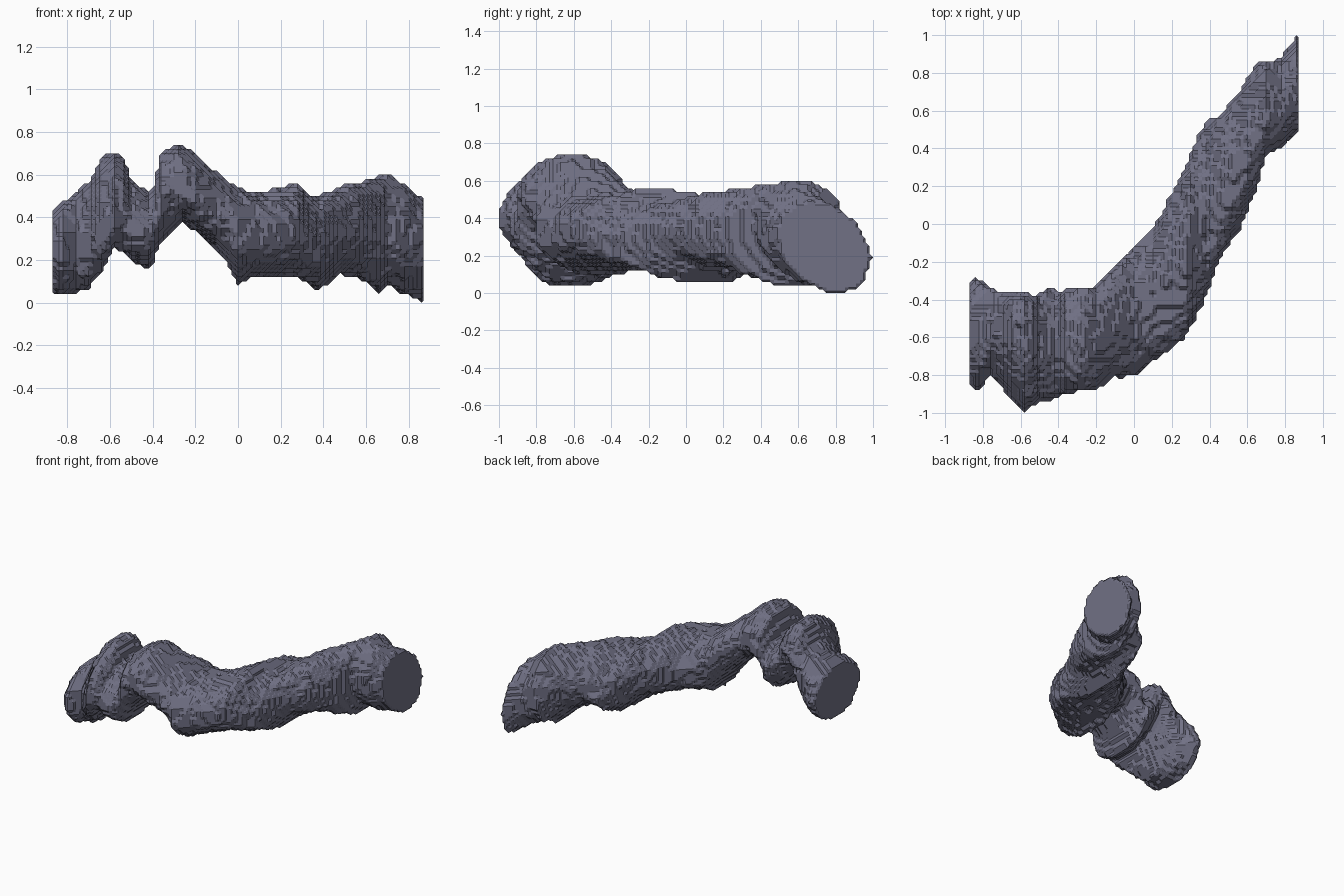
import bpy
import bmesh
from itertools import product
from math import floor
from mathutils import Vector, noise

STEP = 0.02      # size of one stepped block
HALF_WIDTH = 0.87
ROUGHNESS = 0.07

cube = bpy.data.objects.get("Cube")
if cube:
    bpy.data.objects.remove(cube, do_unlink=True)

# Cross-sections along x in hundredths: x, front, back, bottom, top
SECTIONS = [
    (-87, -84, -32, 4, 43), (-83, -89, -30, 4, 46), (-76, -80, -33, 5, 51),
    (-70, -86, -36, 7, 56), (-64, -94, -37, 15, 68), (-58, -100, -38, 26, 70),
    (-53, -95, -38, 24, 68), (-50, -94, -37, 20, 57), (-42, -92, -35, 16, 52),
    (-39, -91, -35, 20, 54), (-37, -90, -35, 27, 70), (-27, -88, -34, 38, 74),
    (-20, -87, -34, 34, 69), (-10, -80, -22, 25, 61), (0, -80, -13, 10, 53),
    (10, -73, -3, 12, 51), (20, -66, 16, 13, 53), (29, -57, 32, 12, 56),
    (33, -48, 45, 9, 50), (38, -37, 53, 6, 49), (47, -15, 58, 14, 54),
    (57, 0, 71, 13, 56), (66, 22, 85, 5, 58), (70, 37, 86, 9, 60),
    (78, 41, 87, 5, 54), (87, 50, 100, 0, 48),
]
# Slant of the oval section along x
SLANT = [(-87, 0), (-60, 0.35), (-37, 0), (60, 0), (87, -0.3)]


def sample(rows, x):
    """Blend the two neighbouring rows at x."""
    for low, high in zip(rows, rows[1:]):
        if x <= high[0]:
            t = (x - low[0]) / (high[0] - low[0])
            return [a + (b - a) * t for a, b in zip(low[1:], high[1:])]
    return rows[-1][1:]


def position(i, j, k):
    """Centre of a block from its grid index."""
    return Vector((-HALF_WIDTH + (i + 0.5) * STEP,
                   -1 + (j + 0.5) * STEP,
                   (k + 0.5) * STEP))


def solid_blocks():
    """Fill the rough, slanted oval of every slice with blocks."""
    blocks = set()
    for i in range(round(2 * HALF_WIDTH / STEP)):
        x = position(i, 0, 0).x * 100
        front, back, bottom, top = (v / 100 for v in sample(SECTIONS, x))
        slant = sample(SLANT, x)[0]
        rows = range(max(0, floor((front + 1) / STEP) - 2),
                     min(round(2 / STEP), floor((back + 1) / STEP) + 3))
        levels = range(max(0, floor(bottom / STEP) - 2), floor(top / STEP) + 2)
        for j, k in product(rows, levels):
            p = position(i, j, k)
            u = (2 * p.y - front - back) / (back - front)
            v = (2 * p.z - bottom - top) / (top - bottom)
            reach = (u * u - 2 * slant * u * v + v * v) / (1 - slant * slant)
            if reach < 1.03 + ROUGHNESS * 2 * noise.noise(p * 14):
                blocks.add((i, j, k))
    return blocks


def cell_faces():
    """Corner loops of the six sides of a grid cell."""
    for axis, side in product(range(3), range(2)):
        loop = []
        for a, b in ((0, 0), (1, 0), (1, 1), (0, 1)):
            corner = [side] * 3
            corner[(axis + 1) % 3] = a
            corner[(axis + 2) % 3] = b
            loop.append(tuple(corner))
        yield loop if side else loop[::-1]


def chamfered_surface(blocks):
    """Skin the blocks with facets through the midpoints of cut grid edges."""
    bm = bmesh.new()
    points = {}
    sides = list(cell_faces())
    offsets = list(product((0, 1), repeat=3))
    cells = {tuple(c - o for c, o in zip(block, off))
             for block in blocks for off in offsets}

    def vertex(key):
        if key not in points:
            points[key] = bm.verts.new(position(*(c / 2 for c in key)))
        return points[key]

    for cell in sorted(cells):
        inside = {o: tuple(c + d for c, d in zip(cell, o)) in blocks
                  for o in offsets}
        if all(inside.values()):
            continue
        follow = {}
        for side in sides:
            cuts = []
            for a, b in zip(side, side[1:] + side[:1]):
                if inside[a] != inside[b]:
                    key = tuple(2 * c + p + q for c, p, q in zip(cell, a, b))
                    cuts.append((key, inside[b]))
            for (key, entering), (after, _) in zip(cuts, cuts[1:] + cuts[:1]):
                if entering:
                    follow[key] = after
        # Trace the linked midpoints into closed facets
        while follow:
            start, key = follow.popitem()
            loop = [start]
            while key != start:
                loop.append(key)
                key = follow.pop(key)
            bm.faces.new([vertex(p) for p in loop])
    bmesh.ops.recalc_face_normals(bm, faces=bm.faces)
    return bm


# Slate material
slate = bpy.data.materials.new("slate_violet")
slate.use_nodes = True
colour = (0.165, 0.165, 0.235, 1)
slate.diffuse_color = colour
slate.node_tree.nodes["Principled BSDF"].inputs["Base Color"].default_value = colour

# Winding tube with flat cut ends
mesh = bpy.data.meshes.new("winding_tube")
surface = chamfered_surface(solid_blocks())
surface.to_mesh(mesh)
surface.free()
mesh.materials.append(slate)
tube = bpy.data.objects.new("winding_tube", mesh)
bpy.context.collection.objects.link(tube)
